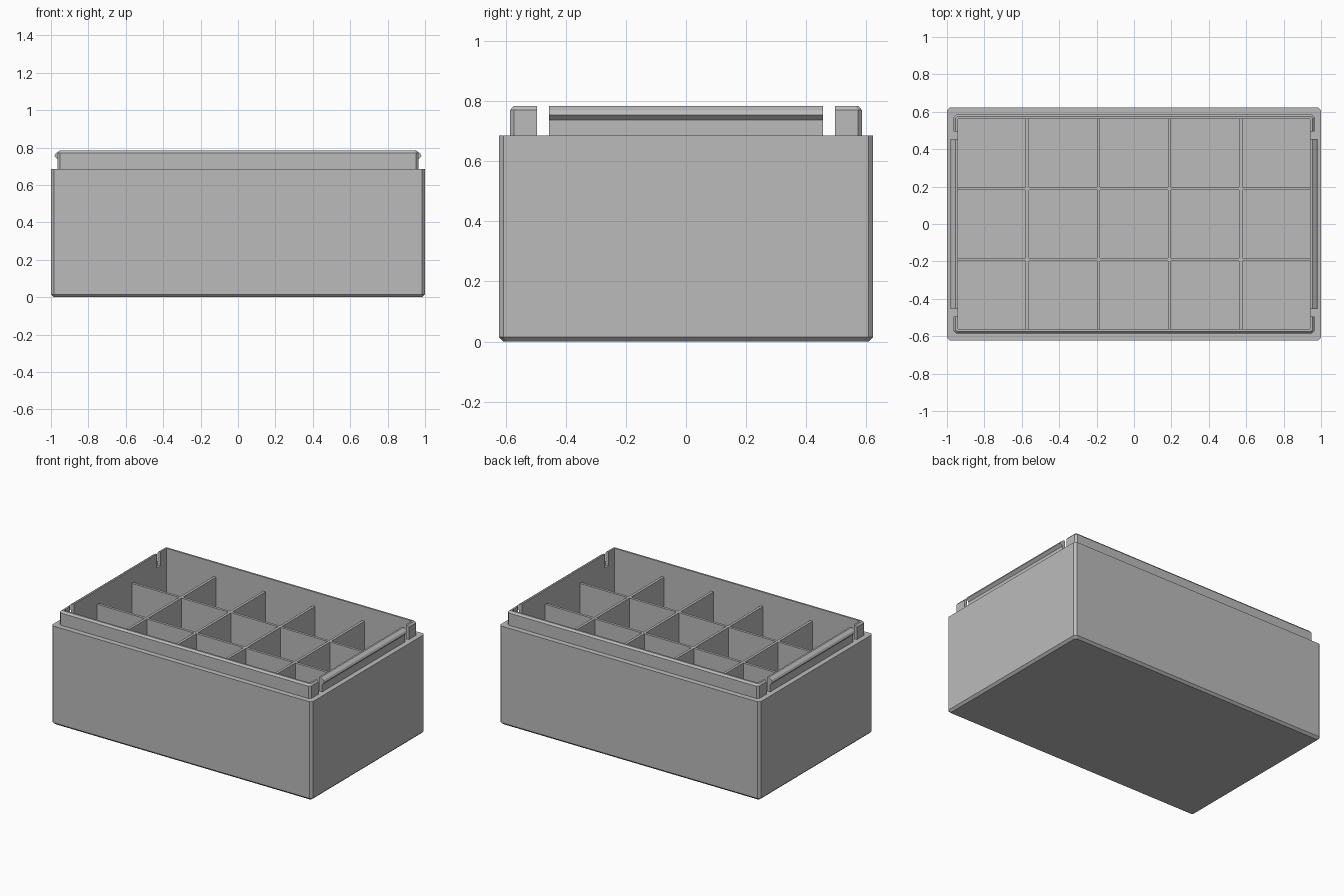
import bpy
import bmesh

cube = bpy.data.objects.get("Cube")
if cube:
    bpy.data.objects.remove(cube, do_unlink=True)

GREY = (0.5, 0.5, 0.5, 1.0)
grey = bpy.data.materials.new("plain grey plastic")
grey.use_nodes = True
grey.diffuse_color = GREY
grey.node_tree.nodes["Principled BSDF"].inputs["Base Color"].default_value = GREY

RIM, TOP, FLOOR = 0.685, 0.783, 0.03
IN_X, IN_Y = 0.942, 0.561
WALL, PITCH = 0.018, 0.38


def finish(name, bm):
    bmesh.ops.recalc_face_normals(bm, faces=bm.faces)
    mesh = bpy.data.meshes.new(name)
    bm.to_mesh(mesh)
    bm.free()
    mesh.materials.append(grey)
    obj = bpy.data.objects.new(name, mesh)
    bpy.context.collection.objects.link(obj)
    return obj


def add_box(bm, x0, x1, y0, y1, z0, z1):
    verts = bmesh.ops.create_cube(bm, size=1)["verts"]
    for v in verts:
        v.co.x = x1 if v.co.x > 0 else x0
        v.co.y = y1 if v.co.y > 0 else y0
        v.co.z = z1 if v.co.z > 0 else z0


def chamfered_ring(bm, hx, hy, c, z):
    """Rectangle with its four corners cut off by c."""
    pts = [(hx, hy - c), (hx - c, hy), (c - hx, hy), (-hx, hy - c),
           (-hx, c - hy), (c - hx, -hy), (hx - c, -hy), (hx, c - hy)]
    return [bm.verts.new((x, y, z)) for x, y in pts]


# Box shell: outside wall, stepped lip, and inside wall down to the floor
bm = bmesh.new()
sections = [
    (0.985, 0.607, 0.010, 0),
    (1.0, 0.622, 0.015, 0.015),
    (1.0, 0.622, 0.015, RIM),
    (0.965, 0.585, 0.013, RIM),
    (0.965, 0.585, 0.013, 0.77),
    (0.954, 0.574, 0.008, TOP),
    (IN_X, IN_Y, 0.001, TOP),
    (IN_X, IN_Y, 0.001, FLOOR),
]
rings = [chamfered_ring(bm, *s) for s in sections]
for low, high in zip(rings, rings[1:]):
    for i in range(8):
        j = (i + 1) % 8
        bm.faces.new((low[i], low[j], high[j], high[i]))
bm.faces.new(rings[0])
bm.faces.new(rings[-1])
shell = finish("box_shell", bm)

# Slots on both sides of each clip
bm = bmesh.new()
for sx in (-1, 1):
    for sy in (-1, 1):
        xs = sorted((sx * 0.9, sx * 1.05))
        ys = sorted((sy * 0.455, sy * 0.495))
        add_box(bm, *xs, *ys, RIM, 0.9)
cutter = finish("slot_cutter", bm)
cutter.hide_render = True
mod = shell.modifiers.new("slots", "BOOLEAN")
mod.operation = "DIFFERENCE"
mod.solver = "EXACT"
mod.object = cutter
bpy.context.view_layer.objects.active = shell
bpy.ops.object.modifier_apply(modifier=mod.name)
bpy.data.objects.remove(cutter, do_unlink=True)

# Snap ridges along the two end clips
ridge = [(0.954, 0.737), (0.965, 0.737), (0.982, 0.754), (0.975, 0.768), (0.954, TOP)]
for side, name in ((1, "left_clip_ridge"), (-1, "right_clip_ridge")):
    bm = bmesh.new()
    ends = [[bm.verts.new((side * x, y, z)) for x, z in ridge] for y in (-0.455, 0.455)]
    for end in ends:
        bm.faces.new(end)
    n = len(ridge)
    for i in range(n):
        j = (i + 1) % n
        bm.faces.new((ends[0][i], ends[0][j], ends[1][j], ends[1][i]))
    finish(name, bm)

# Dividers: four full cross walls, with long walls fitted between them
bm = bmesh.new()
half = WALL / 2
cross = [(i - 1.5) * PITCH for i in range(4)]
for x in cross:
    add_box(bm, x - half, x + half, -IN_Y, IN_Y, FLOOR, RIM)
finish("cross_dividers", bm)

bm = bmesh.new()
starts = [-IN_X] + [x + half for x in cross]
stops = [x - half for x in cross] + [IN_X]
for y in (-PITCH / 2, PITCH / 2):
    for x0, x1 in zip(starts, stops):
        add_box(bm, x0, x1, y - half, y + half, FLOOR, RIM)
finish("long_dividers", bm)
